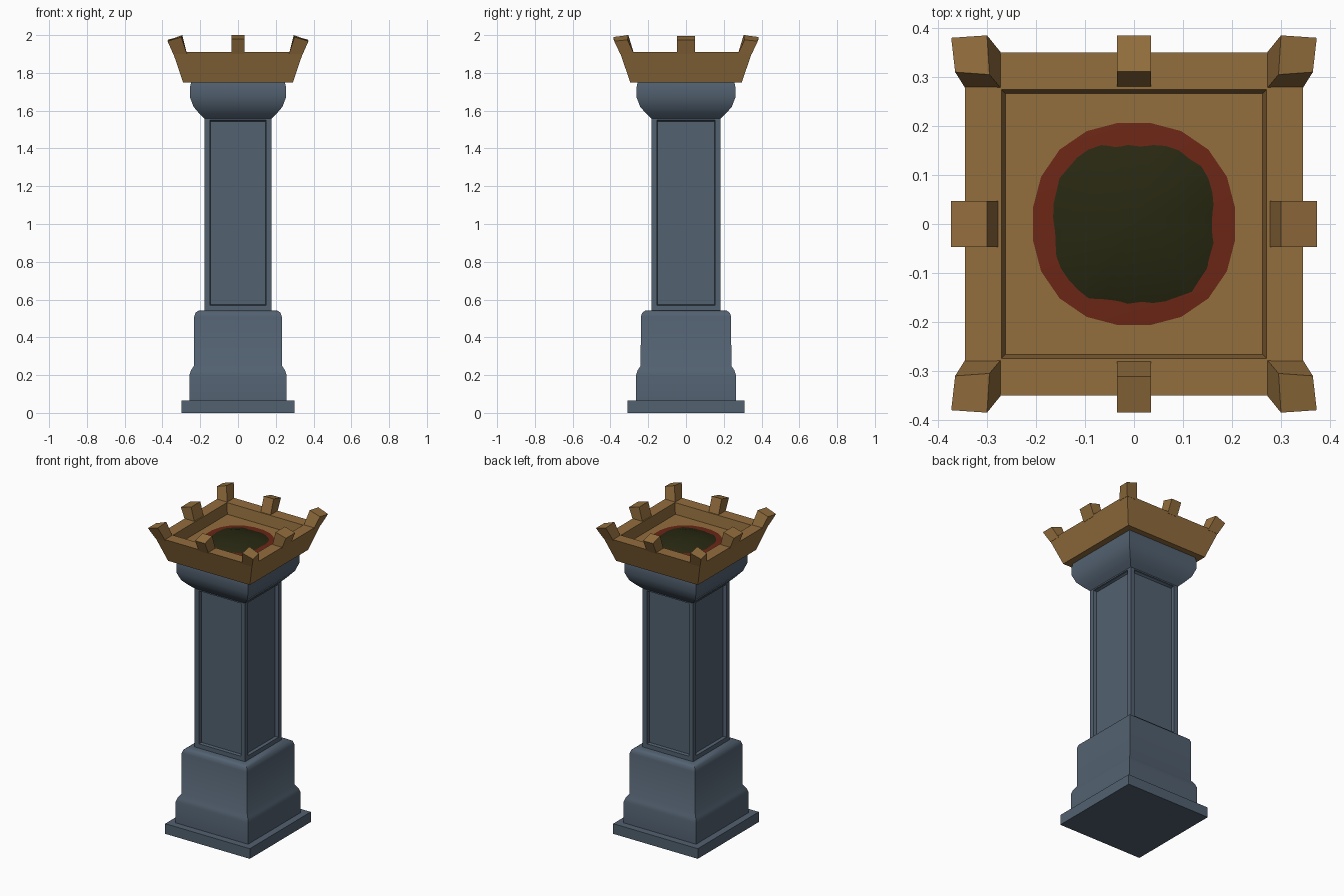
import bpy, bmesh, math, random

if "Cube" in bpy.data.objects:
    bpy.data.objects.remove(bpy.data.objects["Cube"])

random.seed(4)
YS = 1.03  # the model is slightly deeper than wide


def material(name, rgb):
    m = bpy.data.materials.new(name)
    m.diffuse_color = (*rgb, 1)
    m.use_nodes = True
    m.node_tree.nodes["Principled BSDF"].inputs["Base Color"].default_value = m.diffuse_color
    return m


STONE = material("slate_stone", (0.085, 0.119, 0.162))
WOOD = material("bronze_brown", (0.29, 0.155, 0.047))
EMBER = material("ember_red", (0.15, 0.02, 0.008))
COAL = material("dark_coal", (0.021, 0.021, 0.006))


def finish(name, bm, mat, angle=None):
    bmesh.ops.recalc_face_normals(bm, faces=bm.faces)
    me = bpy.data.meshes.new(name)
    bm.to_mesh(me)
    bm.free()
    me.materials.append(mat)
    ob = bpy.data.objects.new(name, me)
    bpy.context.collection.objects.link(ob)
    if angle:
        bpy.ops.object.select_all(action='DESELECT')
        ob.select_set(True)
        bpy.context.view_layer.objects.active = ob
        bpy.ops.object.shade_smooth_by_angle(angle=math.radians(angle))
    return ob


def square_loft(name, profile, mat, ys=YS, angle=40):
    """Stack of square rings given as (half width, height), capped at both ends."""
    bm = bmesh.new()
    rings = [[bm.verts.new((sx * r, sy * r * ys, z))
              for sx, sy in ((-1, -1), (1, -1), (1, 1), (-1, 1))] for r, z in profile]
    for a, b in zip(rings, rings[1:]):
        for i in range(4):
            j = (i + 1) % 4
            bm.faces.new((a[i], a[j], b[j], b[i]))
    bm.faces.new(rings[0])
    bm.faces.new(rings[-1])
    return finish(name, bm, mat, angle)


def prong(name, bottom, top):
    """Tilted block between two quads of (x, y, z) corners."""
    bm = bmesh.new()
    a = [bm.verts.new(p) for p in bottom]
    b = [bm.verts.new(p) for p in top]
    bm.faces.new(a)
    bm.faces.new(b)
    for i in range(4):
        j = (i + 1) % 4
        bm.faces.new((a[i], a[j], b[j], b[i]))
    return finish(name, bm, WOOD)


# Stepped stone base
square_loft("plinth", [(0.30, 0), (0.30, 0.065)], STONE)
square_loft("pedestal", [(0.257, 0.06), (0.257, 0.20), (0.249, 0.225), (0.233, 0.25),
                         (0.232, 0.51), (0.225, 0.53), (0.208, 0.542), (0.17, 0.542)], STONE)

# Shaft with a recessed panel on each side
bm = bmesh.new()
bmesh.ops.create_cube(bm, size=1)
for v in bm.verts:
    v.co = (v.co.x * 0.357, v.co.y * 0.367, 1.06 + v.co.z * 1.04)
sides = [f for f in bm.faces if abs(f.normal.z) < 0.5]
bmesh.ops.inset_individual(bm, faces=sides, thickness=0.042, depth=0)
bmesh.ops.inset_individual(bm, faces=sides, thickness=0.004, depth=-0.02)
finish("shaft", bm, STONE, 30)

# Flared capital
square_loft("capital", [(0.15, 1.535), (0.18, 1.56), (0.205, 1.585), (0.235, 1.62),
                        (0.254, 1.67), (0.254, 1.725), (0.248, 1.752)], STONE)

# Fire tray
square_loft("fire_tray", [(0.25, 1.748), (0.29, 1.748), (0.345, 1.91),
                          (0.27, 1.91), (0.262, 1.84)], WOOD, ys=1.015, angle=30)

# Prongs on the middle of each tray side
for s, side in ((-1, "left"), (1, "right")):
    prong("prong_" + side,
          [(s * x, y, 1.90) for x, y in ((0.275, -0.047), (0.343, -0.047), (0.343, 0.047), (0.275, 0.047))],
          [(s * x, y, z) for x, y, z in ((0.30, -0.047, 1.995), (0.373, -0.047, 1.975),
                                         (0.373, 0.047, 1.975), (0.30, 0.047, 1.995))])
for s, side in ((-1, "front"), (1, "back")):
    prong("prong_" + side,
          [(x, s * y, 1.90) for x, y in ((-0.035, 0.277), (-0.035, 0.348), (0.035, 0.348), (0.035, 0.277))],
          [(x, s * y, z) for x, y, z in ((-0.035, 0.311, 2.0), (-0.035, 0.385, 1.98),
                                         (0.035, 0.385, 1.98), (0.035, 0.311, 2.0))])

# Prongs on the tray corners
for sx in (-1, 1):
    for sy in (-1, 1):
        prong("prong_corner",
              [(sx * x, sy * y, 1.90) for x, y in ((0.27, 0.275), (0.343, 0.275), (0.343, 0.348), (0.27, 0.348))],
              [(sx * x, sy * y, z) for x, y, z in ((0.295, 0.305, 2.0), (0.365, 0.31, 1.975),
                                                   (0.373, 0.38, 1.968), (0.30, 0.385, 1.99))])


def mound(name, radius, power, jitter, z_edge, z_mid, n, mat):
    """Low domed heap with a rounded-square outline."""
    bm = bmesh.new()
    rim = []
    for i in range(n):
        a = math.tau * (i + 0.5) / n
        c, s = math.cos(a), math.sin(a)
        r = radius / (abs(c) ** power + abs(s) ** power) ** (1 / power) + random.uniform(-jitter, jitter)
        rim.append((r * c, r * s))
    outer = [bm.verts.new((x, y, z_edge)) for x, y in rim]
    inner = [bm.verts.new((x * 0.6, y * 0.6, z_edge + (z_mid - z_edge) * 0.8)) for x, y in rim]
    mid = bm.verts.new((0, 0, z_mid))
    for i in range(n):
        j = (i + 1) % n
        bm.faces.new((outer[i], outer[j], inner[j], inner[i]))
        bm.faces.new((inner[i], inner[j], mid))
    return finish(name, bm, mat, 40)


# Embers with dark coals heaped on top
mound("embers", 0.208, 2.2, 0, 1.842, 1.85, 20, EMBER)
mound("coals", 0.163, 2.7, 0.004, 1.845, 1.872, 40, COAL)
